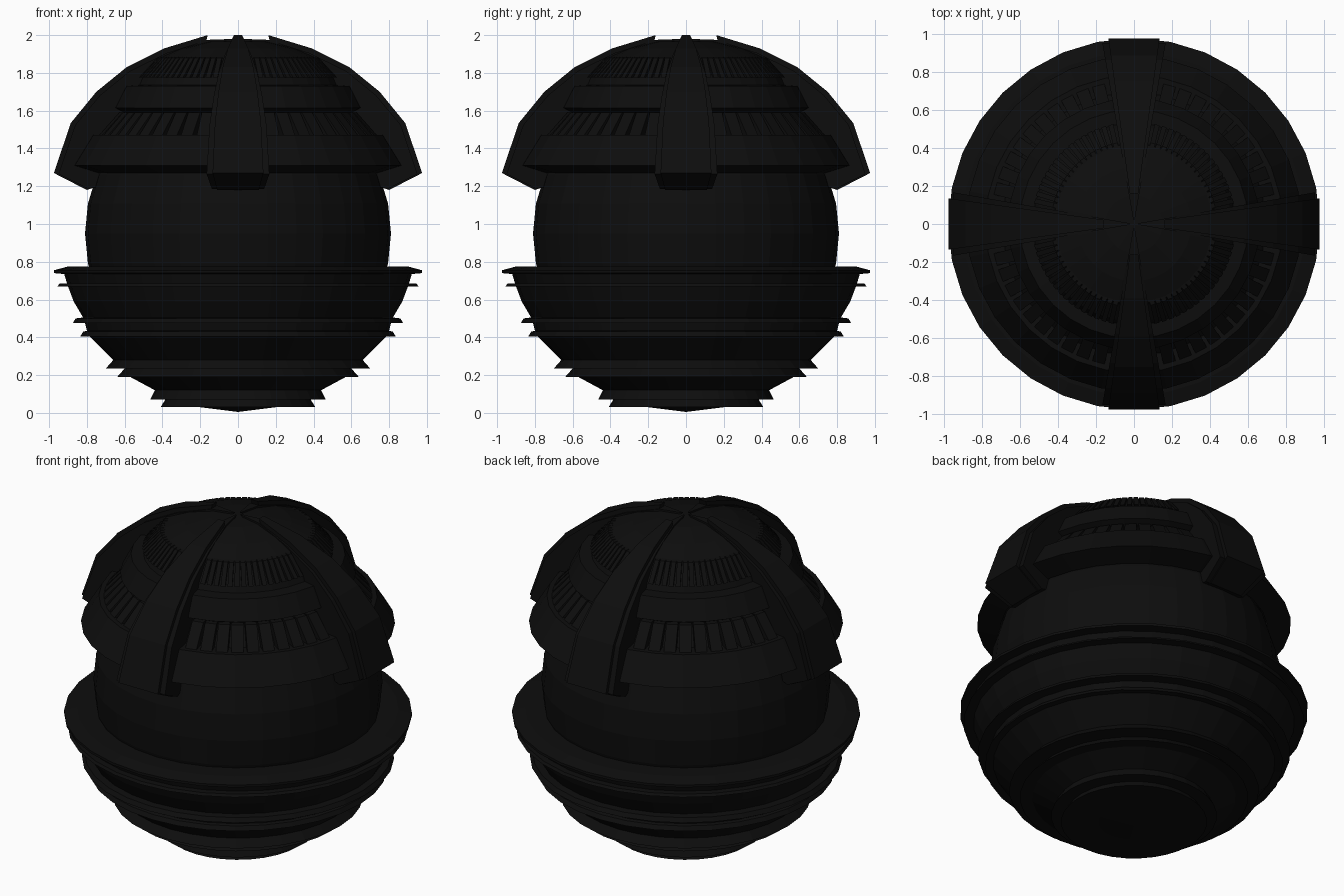
import bpy, bmesh, math
from mathutils import Matrix

cube = bpy.data.objects.get("Cube")
if cube:
    bpy.data.objects.remove(cube, do_unlink=True)

SEGMENTS = 32

black = bpy.data.materials.new("near_black")
black.use_nodes = True
black.diffuse_color = (0.004, 0.004, 0.004, 1)
black.node_tree.nodes["Principled BSDF"].inputs["Base Color"].default_value = (0.004, 0.004, 0.004, 1)


def finish(name, bm):
    bmesh.ops.remove_doubles(bm, verts=bm.verts, dist=0.0005)
    bmesh.ops.recalc_face_normals(bm, faces=bm.faces)
    mesh = bpy.data.meshes.new(name)
    bm.to_mesh(mesh)
    bm.free()
    mesh.materials.append(black)
    obj = bpy.data.objects.new(name, mesh)
    bpy.context.collection.objects.link(obj)
    return obj


def lathe(name, profile):
    """Revolve (radius, height) points about the vertical axis."""
    bm = bmesh.new()
    verts = [bm.verts.new((r, 0, z)) for r, z in profile]
    edges = [bm.edges.new(pair) for pair in zip(verts, verts[1:])]
    bmesh.ops.spin(bm, geom=verts + edges, cent=(0, 0, 0), axis=(0, 0, 1),
                   angle=math.tau, steps=SEGMENTS, use_duplicate=False)
    return finish(name, bm)


def radial_slab(bm, outline, angle, taper=0.0, half=0.0):
    """Thicken a (radius, height) outline sideways, then turn it to an angle."""
    turn = Matrix.Rotation(angle, 3, 'Z')
    sides = []
    for s in (-1, 1):
        ring = []
        for r, z in outline:
            v = bm.verts.new((r, s * (taper * r + half), z))
            v.co = turn @ v.co
            ring.append(v)
        bm.faces.new(ring)
        sides.append(ring)
    a, b = sides
    for i in range(len(a)):
        j = (i + 1) % len(a)
        bm.faces.new((a[i], a[j], b[j], b[i]))


def fins(name, outline, count, half):
    """A row of fins in each of the four bays between the ribs."""
    bm = bmesh.new()
    for bay in range(4):
        for i in range(count):
            degrees = 90 * bay + 11 + 68 * (i + 0.5) / count
            radial_slab(bm, outline, math.radians(degrees), half=half)
    return finish(name, bm)


# Inner ball
lathe("core_ball", [(0.81 * math.sin(math.pi * i / 16), 0.95 - 0.81 * math.cos(math.pi * i / 16))
                    for i in range(17)])

# Lower bowl with its stepped flanges
lathe("lower_bowl", [
    (0, 0.005), (0.2, 0.03), (0.41, 0.03), (0.385, 0.07), (0.465, 0.07), (0.44, 0.12),
    (0.57, 0.19), (0.64, 0.19), (0.60, 0.235), (0.70, 0.235), (0.66, 0.28),
    (0.79, 0.41), (0.835, 0.405), (0.82, 0.43), (0.80, 0.435), (0.81, 0.475),
    (0.875, 0.475), (0.86, 0.5), (0.82, 0.505), (0.87, 0.59), (0.90, 0.67),
    (0.955, 0.67), (0.945, 0.685), (0.905, 0.685), (0.92, 0.735), (0.975, 0.74),
    (0.975, 0.755), (0.9, 0.775), (0.76, 0.775)])

# Stepped dome: cap, upper band, recess and wide lower band
lathe("upper_tiers", [
    (0, 1.97), (0.15, 1.965), (0.3, 1.93), (0.42, 1.88), (0.43, 1.86), (0.51, 1.78),
    (0.53, 1.735), (0.60, 1.73), (0.66, 1.615), (0.60, 1.585), (0.69, 1.47),
    (0.78, 1.47), (0.88, 1.31), (0.75, 1.27)])

fins("upper_fins", [(0.40, 1.885), (0.435, 1.88), (0.535, 1.775), (0.45, 1.775)], 16, 0.013)
fins("lower_fins", [(0.58, 1.59), (0.64, 1.59), (0.755, 1.465), (0.62, 1.465)], 10, 0.033)

# Four tapering ribs: a wide plate with a narrower raised spine
inside = [(0.74, 1.2), (0.7, 1.4), (0.5, 1.65), (0.2, 1.85)]
spine = [(0.16, 2.0), (0.39, 1.93), (0.59, 1.83), (0.75, 1.7), (0.885, 1.535), (0.975, 1.27), (0.8, 1.18)]
plate = [(0.02, 1.98), (0.16, 1.975), (0.38, 1.905), (0.575, 1.808), (0.73, 1.682),
         (0.862, 1.524), (0.95, 1.265), (0.79, 1.185)]
for side, turn in (("left", 0), ("back", 90), ("right", 180), ("front", 270)):
    for part, outline, taper in (("rib_plate", plate, 0.175), ("rib_spine", spine, 0.138)):
        bm = bmesh.new()
        radial_slab(bm, outline + inside, math.radians(turn), taper=taper)
        finish(side + "_" + part, bm)
